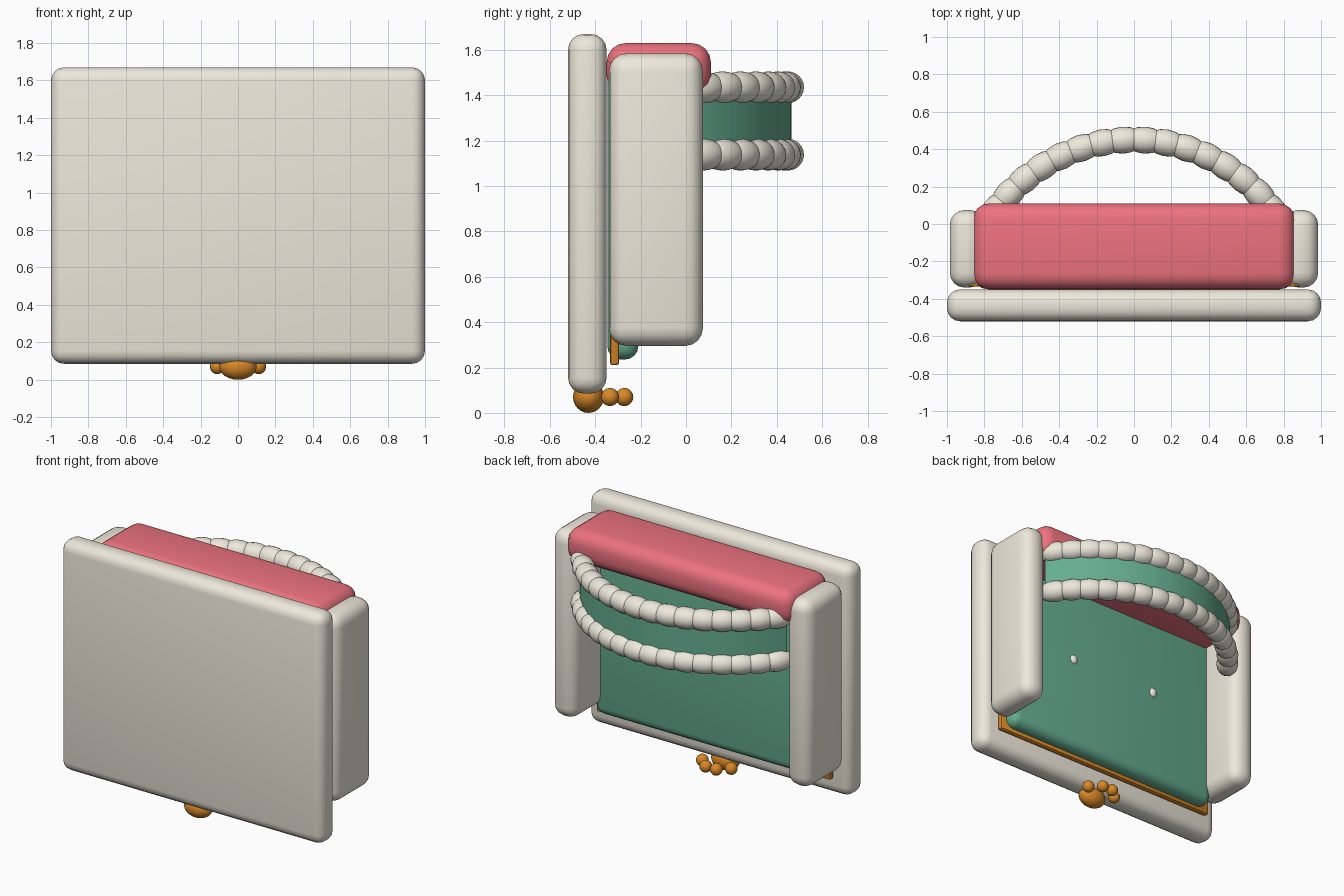
import bpy, math
from mathutils import Matrix

if "Cube" in bpy.data.objects:
    bpy.data.objects.remove(bpy.data.objects["Cube"])


def material(name, rgb):
    m = bpy.data.materials.new(name)
    m.diffuse_color = (*rgb, 1)
    m.use_nodes = True
    m.node_tree.nodes["Principled BSDF"].inputs["Base Color"].default_value = m.diffuse_color
    return m


CREAM = material("cream", (0.85, 0.81, 0.71))
PINK = material("pink", (0.85, 0.17, 0.21))
GREEN = material("green", (0.13, 0.42, 0.28))
ORANGE = material("orange", (0.70, 0.25, 0.02))


def finish(ob, name, mat):
    ob.name = name
    ob.data.materials.append(mat)
    bpy.ops.object.shade_smooth_by_angle(angle=math.radians(40))
    return ob


def soft_box(name, lo, hi, bevel, segs, mat):
    """Rounded box between two corners."""
    bpy.ops.mesh.primitive_cube_add(size=1)
    ob = bpy.context.object
    size = [b - a for a, b in zip(lo, hi)]
    mid = [(a + b) / 2 for a, b in zip(lo, hi)]
    ob.data.transform(Matrix.Translation(mid) @ Matrix.Diagonal((*size, 1)))
    mod = ob.modifiers.new("round", 'BEVEL')
    mod.width = bevel
    mod.segments = segs
    bpy.ops.object.modifier_apply(modifier=mod.name)
    return finish(ob, name, mat)


def ball(name, loc, radii, mat, turn=0, segs=20, rings=12):
    bpy.ops.mesh.primitive_uv_sphere_add(segments=segs, ring_count=rings, radius=1)
    ob = bpy.context.object
    ob.data.transform(Matrix.Rotation(turn, 4, 'Z') @ Matrix.Diagonal((*radii, 1)))
    ob.location = loc
    return finish(ob, name, mat)


# Main slabs
soft_box("front_panel", (-1, -0.52, 0.085), (1, -0.35, 1.67), 0.07, 4, CREAM)
soft_box("backing_plate", (-0.89, -0.335, 0.21), (0.89, -0.295, 1.55), 0.012, 2, ORANGE)
soft_box("inner_panel", (-0.85, -0.347, 0.235), (0.85, -0.21, 1.51), 0.06, 4, GREEN)
soft_box("top_cushion", (-0.86, -0.35, 1.40), (0.86, 0.11, 1.63), 0.085, 4, PINK)
for side, s in (("left", -1), ("right", 1)):
    x0, x1 = sorted((0.80 * s, 0.985 * s))
    soft_box(side + "_side_panel", (x0, -0.34, 0.295), (x1, 0.075, 1.585), 0.08, 4, CREAM)
    # Small studs on the inner panel
    ball(side + "_stud", (0.34 * s, -0.22, 0.895), (0.032, 0.03, 0.036), CREAM, segs=12, rings=8)

# Bowed rail: two beaded ropes following a circular arc
R, CY, PITCH = 0.915, -0.465, math.radians(7.2)
for rope, z in (("lower", 1.138), ("upper", 1.435)):
    for i in range(16):
        a = (i - 7.5) * PITCH
        ball(f"{rope}_rope_bead_{i + 1}",
             (R * math.sin(a), CY + R * math.cos(a), z),
             (0.112, 0.072, 0.07), CREAM, turn=-a, segs=16, rings=12)

# Curved band between the ropes
verts, faces, n = [], [], 40
for i in range(n + 1):
    a = math.radians(-58 + 116 * i / n)
    for r, z in ((R - 0.015, 1.13), (R + 0.015, 1.13), (R + 0.015, 1.44), (R - 0.015, 1.44)):
        verts.append((r * math.sin(a), CY + r * math.cos(a), z))
for i in range(n):
    for k in range(4):
        b, c = 4 * i + k, 4 * i + (k + 1) % 4
        faces.append((b, b + 4, c + 4, c))
faces += [(0, 1, 2, 3), (4 * n + 3, 4 * n + 2, 4 * n + 1, 4 * n)]
mesh = bpy.data.meshes.new("curved_band")
mesh.from_pydata(verts, [], faces)
band = bpy.data.objects.new("curved_band", mesh)
bpy.context.collection.objects.link(band)
bpy.ops.object.select_all(action='DESELECT')
band.select_set(True)
bpy.context.view_layer.objects.active = band
finish(band, "curved_band", GREEN)

# Paw-shaped foot under the front panel
ball("paw_pad", (0, -0.43, 0.07), (0.1, 0.068, 0.07), ORANGE)
for i, (x, y) in enumerate(((-0.11, -0.335), (-0.04, -0.272), (0.04, -0.272), (0.11, -0.335))):
    ball(f"paw_toe_{i + 1}", (x, y, 0.07), (0.04, 0.04, 0.04), ORANGE, segs=16, rings=10)
